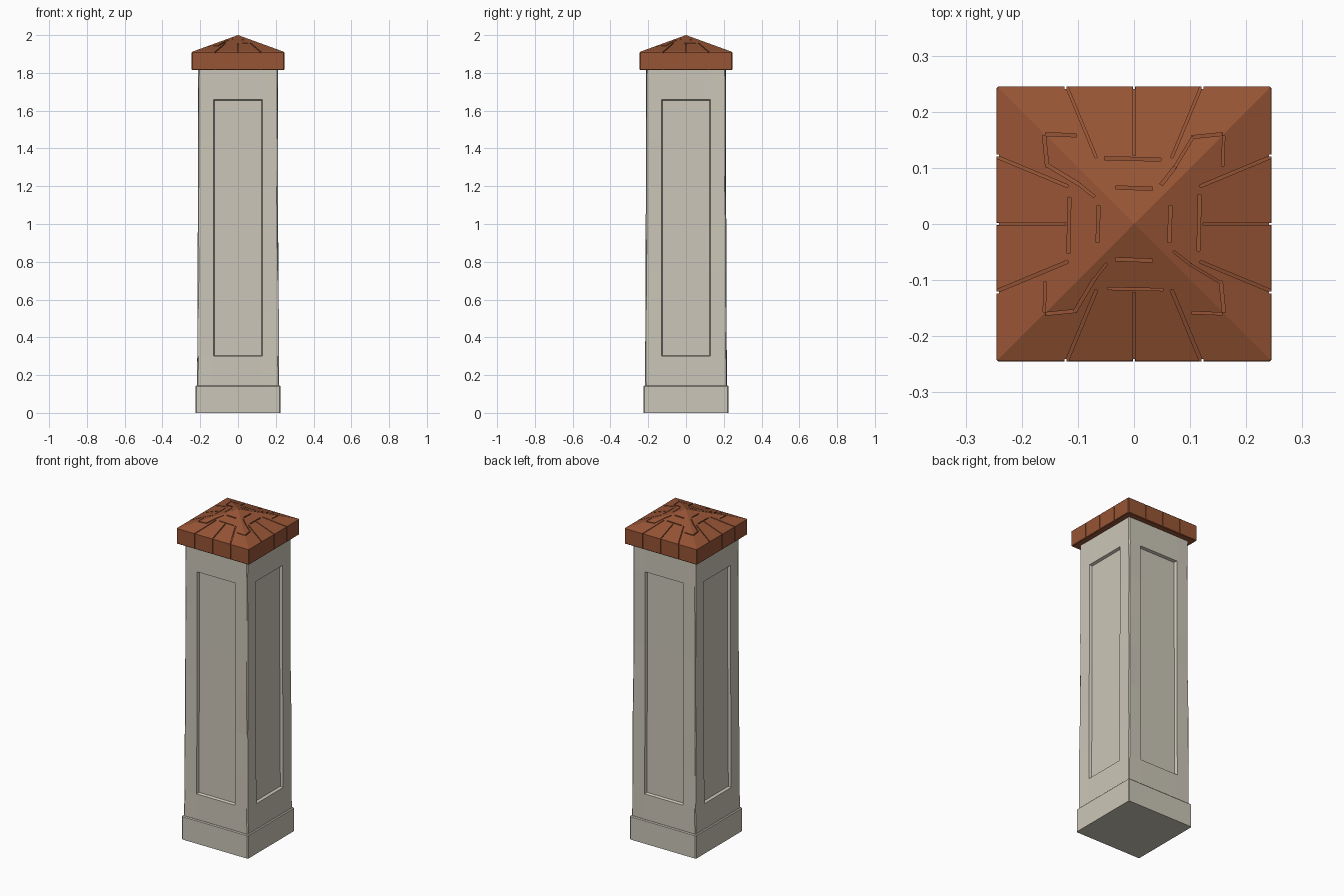
import bpy, bmesh, math, random
from mathutils import Vector, Matrix

random.seed(4)
if "Cube" in bpy.data.objects:
    bpy.data.objects.remove(bpy.data.objects["Cube"], do_unlink=True)


def material(name, color):
    m = bpy.data.materials.new(name)
    m.use_nodes = True
    m.diffuse_color = color
    m.node_tree.nodes["Principled BSDF"].inputs["Base Color"].default_value = color
    return m


stone = material("pale stone", (0.60, 0.565, 0.48, 1))
clay = material("terracotta", (0.31, 0.09, 0.036, 1))


def finish(bm, name, mat):
    bmesh.ops.recalc_face_normals(bm, faces=bm.faces)
    mesh = bpy.data.meshes.new(name)
    bm.to_mesh(mesh)
    bm.free()
    obj = bpy.data.objects.new(name, mesh)
    bpy.context.collection.objects.link(obj)
    mesh.materials.append(mat)
    return obj


def block(bm, half, low, high):
    """Square block standing between two heights."""
    m = Matrix.Translation((0, 0, (low + high) / 2)) @ Matrix.Diagonal((half * 2, half * 2, high - low, 1))
    return bmesh.ops.create_cube(bm, size=1, matrix=m)["verts"]


def slice_at(bm, point, normal):
    bmesh.ops.bisect_plane(bm, geom=bm.verts[:] + bm.edges[:] + bm.faces[:],
                           plane_co=point, plane_no=normal)


def bevel(bm, edges, width):
    bmesh.ops.bevel(bm, geom=edges, offset=width, segments=1, affect='EDGES')


# Plinth with worn edges
bm = bmesh.new()
block(bm, 0.225, 0, 0.145)
bevel(bm, [e for e in bm.edges if max(v.co.z for v in e.verts) > 0.1], 0.005)
finish(bm, "plinth", stone)

# Shaft: tapered, uneven corners and a recessed panel on each side
PANEL, BOTTOM, TOP = 0.13, 0.30, 1.66
bm = bmesh.new()
block(bm, 0.213, 0.14, 1.83)
corners = [e for e in bm.edges if abs(e.verts[0].co.z - e.verts[1].co.z) > 1]
bevel(bm, corners, 0.005)
for s in (-PANEL, PANEL):
    slice_at(bm, (s, 0, 0), (1, 0, 0))
    slice_at(bm, (0, s, 0), (0, 1, 0))
for z in (BOTTOM, 0.5, 0.75, 1.0, 1.2, 1.45, TOP):
    slice_at(bm, (0, 0, z), (0, 0, 1))
panels = [f for f in bm.faces if abs(f.normal.z) < 0.1
          and BOTTOM < f.calc_center_median().z < TOP
          and min(abs(f.calc_center_median().x), abs(f.calc_center_median().y)) < PANEL - 0.01]
for v in bm.verts:
    taper = 1.02 - 0.03 * min(1, v.co.z / 1.2)
    for axis in (0, 1):
        if abs(v.co[axis]) > 0.2:
            v.co[axis] *= taper
    if min(abs(v.co.x), abs(v.co.y)) > 0.2:
        v.co.x += random.uniform(-0.002, 0.002)
        v.co.y += random.uniform(-0.002, 0.002)
bm.normal_update()
bmesh.ops.inset_region(bm, faces=panels, thickness=0.005, depth=-0.016, use_even_offset=True)
finish(bm, "shaft", stone)

# Cap: fascia with a low pyramid on top
HALF, EAVE, PEAK = 0.245, 1.912, 2.0
bm = bmesh.new()
block(bm, HALF, 1.815, EAVE)
lid = [f for f in bm.faces if f.normal.z > 0.9]
tip = bmesh.ops.poke(bm, faces=lid)["verts"][0]
tip.co.z = PEAK
bevel(bm, [e for e in bm.edges if tip not in e.verts], 0.003)
cap = finish(bm, "cap", clay)


def on_roof(x, y):
    return Vector((x, y, PEAK - (PEAK - EAVE) * max(abs(x), abs(y)) / HALF))


def groove(bm, a, b, width, up):
    """Thin box between two points, half sunk along the up direction."""
    along = (b - a).normalized()
    side = along.cross(up).normalized()
    up = side.cross(along)
    rot = Matrix((along, side, up)).transposed().to_4x4()
    size = Matrix.Diagonal(((b - a).length + width, width, 0.014, 1))
    bmesh.ops.create_cube(bm, size=1, matrix=Matrix.Translation((a + b) / 2) @ rot @ size)


# Joints between the tiles of one side, repeated round the cap
joints = [
    [(0, 0.125), (0, 0.25)],
    [(-0.068, 0.12), (-0.122, 0.25)],
    [(0.068, 0.12), (0.122, 0.25)],
    [(-0.05, 0.117), (0.045, 0.115)],
    [(-0.03, 0.065), (0.03, 0.063)],
    [(0.05, 0.072), (0.072, 0.1), (0.105, 0.155), (0.155, 0.16)],
    [(-0.105, 0.158), (-0.155, 0.16)],
]
bm = bmesh.new()
for turn in range(4):
    spin = Matrix.Rotation(turn * math.pi / 2, 3, 'Z')
    for path in joints:
        pts = [spin @ on_roof(*p) for p in path]
        for a, b in zip(pts, pts[1:]):
            groove(bm, a, b, random.uniform(0.004, 0.006), Vector((0, 0, 1)))
    for x in (-0.122, 0, 0.122):
        low, high = (spin @ Vector((x, HALF + 0.003, z)) for z in (1.80, 1.92))
        groove(bm, low, high, 0.004, spin @ Vector((0, 1, 0)))
cutter = finish(bm, "joint_cutter", clay)
cutter.hide_render = True

cut = cap.modifiers.new("joints", 'BOOLEAN')
cut.operation = 'DIFFERENCE'
cut.solver = 'EXACT'
cut.use_self = True
cut.object = cutter
bpy.context.view_layer.objects.active = cap
cap.select_set(True)
bpy.ops.object.modifier_apply(modifier=cut.name)
bpy.data.objects.remove(cutter, do_unlink=True)
